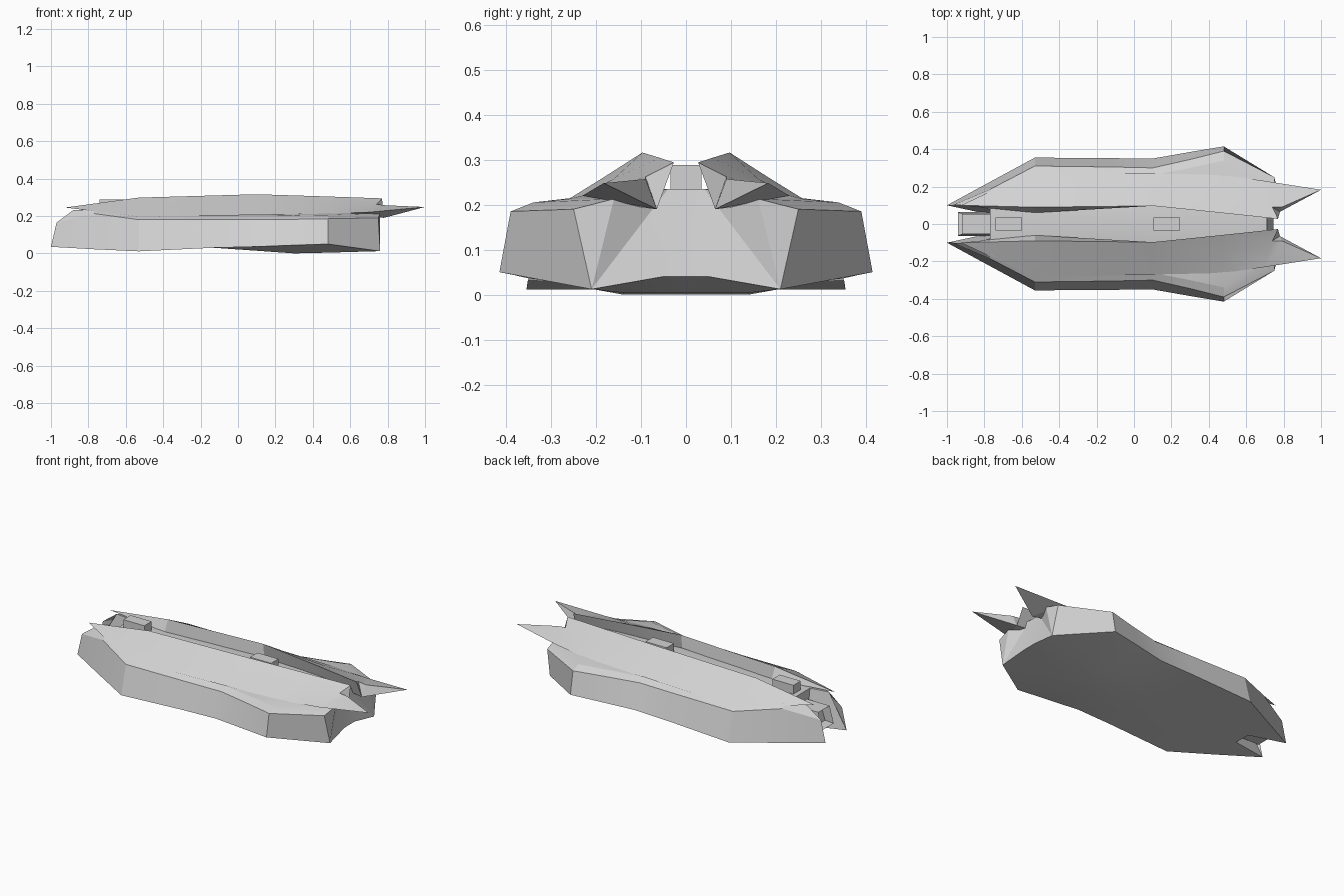
import bpy
import bmesh

old_cube = bpy.data.objects.get("Cube")
if old_cube:
    bpy.data.objects.remove(old_cube, do_unlink=True)

grey = bpy.data.materials.new("hull grey")
grey.use_nodes = True
grey.diffuse_color = (0.65, 0.65, 0.65, 1)
grey.node_tree.nodes["Principled BSDF"].inputs["Base Color"].default_value = grey.diffuse_color

DECK_Z = 0.235
DECK_Y = 0.08
KEEL_Y = 0.14
WELD = 0.0005


def finish(bm, name, smooth=False):
    """Turn a bmesh into a named object with the shared material."""
    bmesh.ops.recalc_face_normals(bm, faces=bm.faces[:])
    mesh = bpy.data.meshes.new(name)
    bm.to_mesh(mesh)
    bm.free()
    mesh.materials.append(grey)
    obj = bpy.data.objects.new(name, mesh)
    bpy.context.collection.objects.link(obj)
    if smooth:
        bpy.ops.object.select_all(action="DESELECT")
        obj.select_set(True)
        bpy.context.view_layer.objects.active = obj
        bpy.ops.object.shade_smooth_by_angle(angle=0.25)
    return obj


def mirror_sides(bm):
    """Weld one half and mirror it across the centre line."""
    bmesh.ops.remove_doubles(bm, verts=bm.verts[:], dist=WELD)
    geometry = bm.verts[:] + bm.edges[:] + bm.faces[:]
    bmesh.ops.mirror(bm, geom=geometry, axis="Y", merge_dist=WELD)
    bmesh.ops.remove_doubles(bm, verts=bm.verts[:], dist=WELD)


def loft(bm, sections, closed):
    """Skin matching point rows and return the vertex rows."""
    rows = [[bm.verts.new(point) for point in section] for section in sections]
    count = len(rows[0])
    for first, second in zip(rows, rows[1:]):
        for i in range(count if closed else count - 1):
            j = (i + 1) % count
            bm.faces.new((first[i], first[j], second[j], second[i]))
    return rows


def hull_section(x, keel, outer_y, outer_z, top_y, top_z):
    """Half cross-section from the keel, round the side, to the deck."""
    return [(x, 0, keel), (x, KEEL_Y, keel), (x, outer_y, outer_z),
            (x, top_y, top_z), (x, top_y * 0.87, top_z + 0.02),
            (x, DECK_Y, DECK_Z), (x, 0, DECK_Z)]


# Hull: forked nose, long body and faceted tail
bm = bmesh.new()
notch_x, notch_z = -0.77, 0.022
notch = hull_section(notch_x, notch_z, 0.225, notch_z, 0.185, 0.213)
fork_root = notch.copy()
fork_root[0] = (notch_x, 0.05, notch_z)
fork_root[-1] = fork_root[-2]
tip, brow, crown = (-1, 0.1, 0.035), (-0.97, 0.1, 0.165), (-0.88, 0.105, 0.232)
loft(bm, [[tip, tip, tip, brow, crown, crown, crown], fork_root], closed=True)
tail = [(0.745, 0, 0.04), (0.745, 0.05, 0.04), (0.76, 0.21, 0.012),
        (0.75, 0.25, 0.19), (0.76, 0.16, 0.213),
        (0.71, 0.04, DECK_Z), (0.71, 0, DECK_Z)]
rows = loft(bm, [
    notch,
    hull_section(-0.53, 0.011, 0.355, 0.011, 0.31, 0.18),
    hull_section(-0.13, 0.03, 0.352, 0.03, 0.305, 0.18),
    hull_section(0.1, 0.014, 0.35, 0.036, 0.3, 0.18),
    hull_section(0.3, 0, 0.385, 0.044, 0.345, 0.182),
    hull_section(0.48, 0.004, 0.415, 0.05, 0.39, 0.185),
    tail], closed=False)
keel, inner, corner, top, seam, deck_side, deck = rows[-1]
for face in ((corner, top, seam), (corner, seam, deck_side),
             (corner, deck_side, inner), (inner, deck_side, deck, keel)):
    bm.faces.new(face)
# Back wall of the nose notch
bm.faces.new([bm.verts.new(point) for point in
              (notch[0], fork_root[0], fork_root[-1], notch[-1])])
mirror_sides(bm)
finish(bm, "hull", smooth=True)


def shell_section(x, ridge, outer, foot):
    """Half shell: ridge, mid slope, outer rim and inner foot."""
    middle = [(a + b) / 2 for a, b in zip(ridge, outer)]
    return [(x, *point) for point in (ridge, middle, outer, foot)]


# Armour shells ending in pointed rear prongs
bm = bmesh.new()
rows = loft(bm, [
    [(-0.925, 0.1, 0.245)] * 4,
    shell_section(-0.53, (0.09, 0.298), (0.285, 0.197), (0.06, 0.233)),
    shell_section(0.1, (0.097, 0.316), (0.27, 0.205), (0.107, 0.233)),
    shell_section(0.48, (0.058, 0.304), (0.262, 0.212), (0.08, 0.225)),
    [(0.77, 0.027, 0.294), (0.74, 0.09, 0.262), (0.7, 0.23, 0.22), (0.78, 0.065, 0.19)],
], closed=True)
ridge, middle, rim, foot = rows[-1]
prong_tip = bm.verts.new((1, 0.183, 0.248))
prong_root = bm.verts.new((0.79, 0.09, 0.257))
for face in ((ridge, middle, foot), (middle, prong_root, foot),
             (prong_root, prong_tip, foot), (prong_tip, rim, foot),
             (middle, rim, prong_root), (prong_root, rim, prong_tip)):
    bm.faces.new(face)
mirror_sides(bm)
finish(bm, "armour_shells", smooth=True)


def box(low, high):
    """Box between two corners."""
    bm = bmesh.new()
    bmesh.ops.create_cube(bm, size=1)
    for vert in bm.verts:
        for axis in range(3):
            vert.co[axis] = high[axis] if vert.co[axis] > 0 else low[axis]
    return bm


# Deck housings
for name, start in (("front_deck_housing", -0.74), ("rear_deck_housing", 0.105)):
    finish(box((start, -0.035, 0.22), (start + 0.14, 0.035, 0.288)), name)

# Nose port with a narrowed roof and a hollow mouth
bm = box((-0.94, -0.063, 0.075), (-0.75, 0.063, 0.18))
for vert in bm.verts:
    if vert.co.z > 0.1:
        vert.co.y *= 0.84
        if vert.co.x < -0.9:
            vert.co.x += 0.02
mouth = min(bm.faces, key=lambda f: f.calc_center_median().x)
bmesh.ops.inset_region(bm, faces=[mouth], thickness=0.014)
bmesh.ops.translate(bm, verts=mouth.verts[:], vec=(0.05, 0, 0))
finish(bm, "nose_port")
